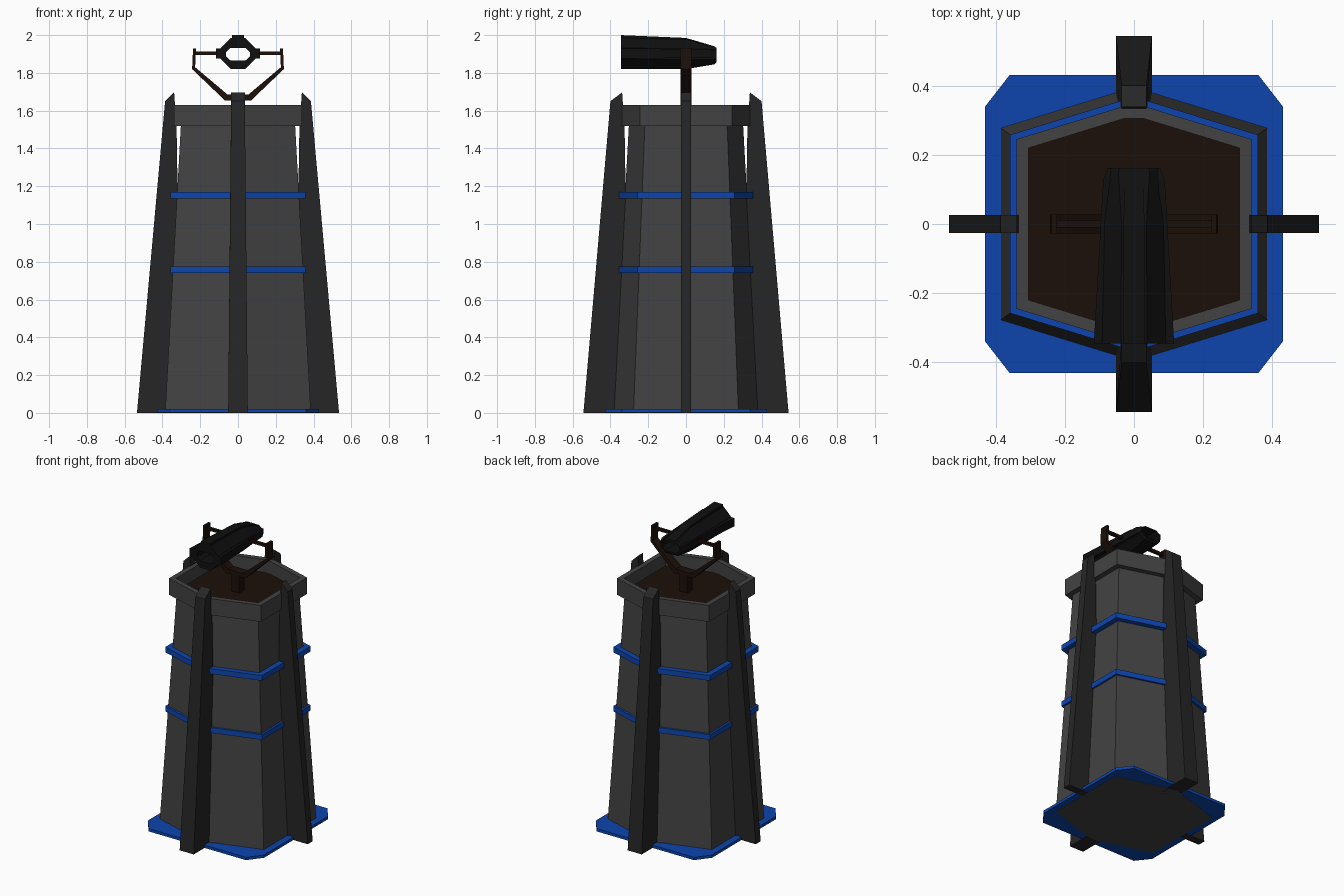
import bpy, bmesh
from mathutils import Vector

if "Cube" in bpy.data.objects:
    bpy.data.objects.remove(bpy.data.objects["Cube"])


def material(name, rgb):
    m = bpy.data.materials.new(name)
    m.diffuse_color = (*rgb, 1)
    m.use_nodes = True
    m.node_tree.nodes["Principled BSDF"].inputs["Base Color"].default_value = m.diffuse_color
    return m


STONE = material("stone_grey", (0.055, 0.055, 0.055))
DARK = material("dark_grey", (0.019, 0.019, 0.019))
BLUE = material("blue", (0.004, 0.06, 0.42))
BROWN = material("brown", (0.012, 0.005, 0.003))
BLACK = material("black", (0.005, 0.005, 0.005))


def loft(name, rings, mat, closed=False):
    """Skin equal-length rings; cap the ends, or join last to first when closed."""
    bm = bmesh.new()
    loops = [[bm.verts.new(p) for p in r] for r in rings]
    n = len(loops[0])
    pairs = list(zip(loops, loops[1:] + loops[:1]))
    for a, b in pairs if closed else pairs[:-1]:
        for i in range(n):
            j = (i + 1) % n
            bm.faces.new((a[i], a[j], b[j], b[i]))
    if not closed:
        bm.faces.new(loops[0])
        bm.faces.new(loops[-1])
    bmesh.ops.recalc_face_normals(bm, faces=bm.faces)
    me = bpy.data.meshes.new(name)
    bm.to_mesh(me)
    bm.free()
    me.materials.append(mat)
    ob = bpy.data.objects.new(name, me)
    bpy.context.collection.objects.link(ob)
    return ob


def box(name, lo, hi, mat):
    (x0, y0, z0), (x1, y1, z1) = lo, hi
    return loft(name, [[(x0, y0, z), (x1, y0, z), (x1, y1, z), (x0, y1, z)]
                       for z in (z0, z1)], mat)


def hexa(s, z):
    """Tower outline: a hexagon with slightly clipped front and back corners."""
    half = [(1, -0.72), (1, 0.72), (0.09, 1.0), (-0.09, 1.0)]
    pts = half + [(-1, 0.72), (-1, -0.72), (-0.09, -1.0), (0.09, -1.0)]
    return [(x * s, y * s, z) for x, y in pts]


# Tower body, floor, rim and bands
loft("tower_body", [hexa(0.386, 0), hexa(0.302, 1.53)], STONE)
loft("tower_floor", [hexa(0.31, 1.525), hexa(0.31, 1.545)], BROWN)
loft("tower_rim", [hexa(0.34, 1.52), hexa(0.34, 1.63),
                   hexa(0.305, 1.63), hexa(0.305, 1.52)], STONE, closed=True)
for label, z in (("lower", 0.74), ("upper", 1.135)):
    loft(label + "_band", [hexa(0.358, z), hexa(0.358, z + 0.035)], BLUE)

# Base plate with clipped corners
plate = [(0.43, -0.34), (0.43, 0.34), (0.36, 0.43), (-0.36, 0.43),
         (-0.43, 0.34), (-0.43, -0.34), (-0.36, -0.43), (0.36, -0.43)]
loft("base_plate", [[(x, y, z) for x, y in plate] for z in (0.001, 0.02)], BLUE)


# Four leaning buttresses with slanted tops
def buttress(name, d, foot, top, w0, w1):
    d = Vector(d)
    side = Vector((-d.y, d.x, 0))
    prof = [(0.3, 0, w0), (foot, 0, w0), (top, 1.65, w1),
            (0.338, 1.697, w1), (0.29, 1.5, w1)]
    # the inner edge follows the tower wall, hidden below the rim
    prof[-1] = (0.325, 1.5, w1)
    loft(name, [[d * r + side * w * s + Vector((0, 0, z)) for r, z, w in prof]
                for s in (-1, 1)], DARK)


for label, s in (("front", -1), ("back", 1)):
    buttress(label + "_buttress", (0, s, 0), 0.543, 0.40, 0.052, 0.036)
for label, s in (("left", -1), ("right", 1)):
    buttress(label + "_buttress", (s, 0, 0), 0.535, 0.386, 0.026, 0.026)

# Gun stand: post, yoke and pivot pins
box("gun_post", (-0.028, -0.028, 1.54), (0.028, 0.028, 1.665), BROWN)
outer = [(0.07, 1.655), (0.243, 1.82), (0.238, 1.93)]
inner = [(0.222, 1.93), (0.227, 1.83), (0.055, 1.685)]
half = outer + inner
yoke = half + [(-x, z) for x, z in reversed(half)]
loft("gun_yoke", [[(x, y, z) for x, z in yoke] for y in (-0.028, 0.028)], BROWN)
for label, s in (("left", -1), ("right", 1)):
    box(label + "_pivot_pin", (min(s * 0.07, s * 0.235), -0.01, 1.895),
        (max(s * 0.07, s * 0.235), 0.01, 1.912), BROWN)


# Gun: octagonal tapered tube with an open bore
def octagon(y, w, lo, hi, cx, cz):
    q = [(cx, lo), (w, lo + cz), (w, hi - cz), (cx, hi)]
    return [(x, y, z) for x, z in q + [(-x, z) for x, z in reversed(q)]]


loft("gun_barrel", [
    octagon(-0.345, 0.092, 1.82, 1.985, 0.038, 0.053),
    octagon(0.0, 0.085, 1.82, 1.978, 0.036, 0.05),
    octagon(0.15, 0.077, 1.845, 1.938, 0.045, 0.025),
    octagon(0.162, 0.072, 1.857, 1.934, 0.042, 0.024),
    octagon(0.162, 0.063, 1.866, 1.932, 0.04, 0.022),
    octagon(-0.345, 0.063, 1.866, 1.932, 0.04, 0.022)], BLACK, closed=True)


# Raised rails on the gun's sides and top
def rail(name, sections):
    loft(name, [[(x0, y, z0), (x1, y, z0), (x1, y, z1), (x0, y, z1)]
                for y, x0, x1, z0, z1 in sections], BLACK)


for label, s in (("left", -1), ("right", 1)):
    rail(label + "_gun_rail", [(-0.345, s * 0.075, s * 0.116, 1.875, 1.93),
                               (0.13, s * 0.07, s * 0.089, 1.88, 1.925),
                               (0.16, s * 0.066, s * 0.076, 1.885, 1.92)])
rail("top_gun_rail", [(-0.345, -0.032, 0.032, 1.965, 2.0),
                      (0.0, -0.03, 0.03, 1.955, 1.985),
                      (0.15, -0.028, 0.028, 1.933, 1.941)])
